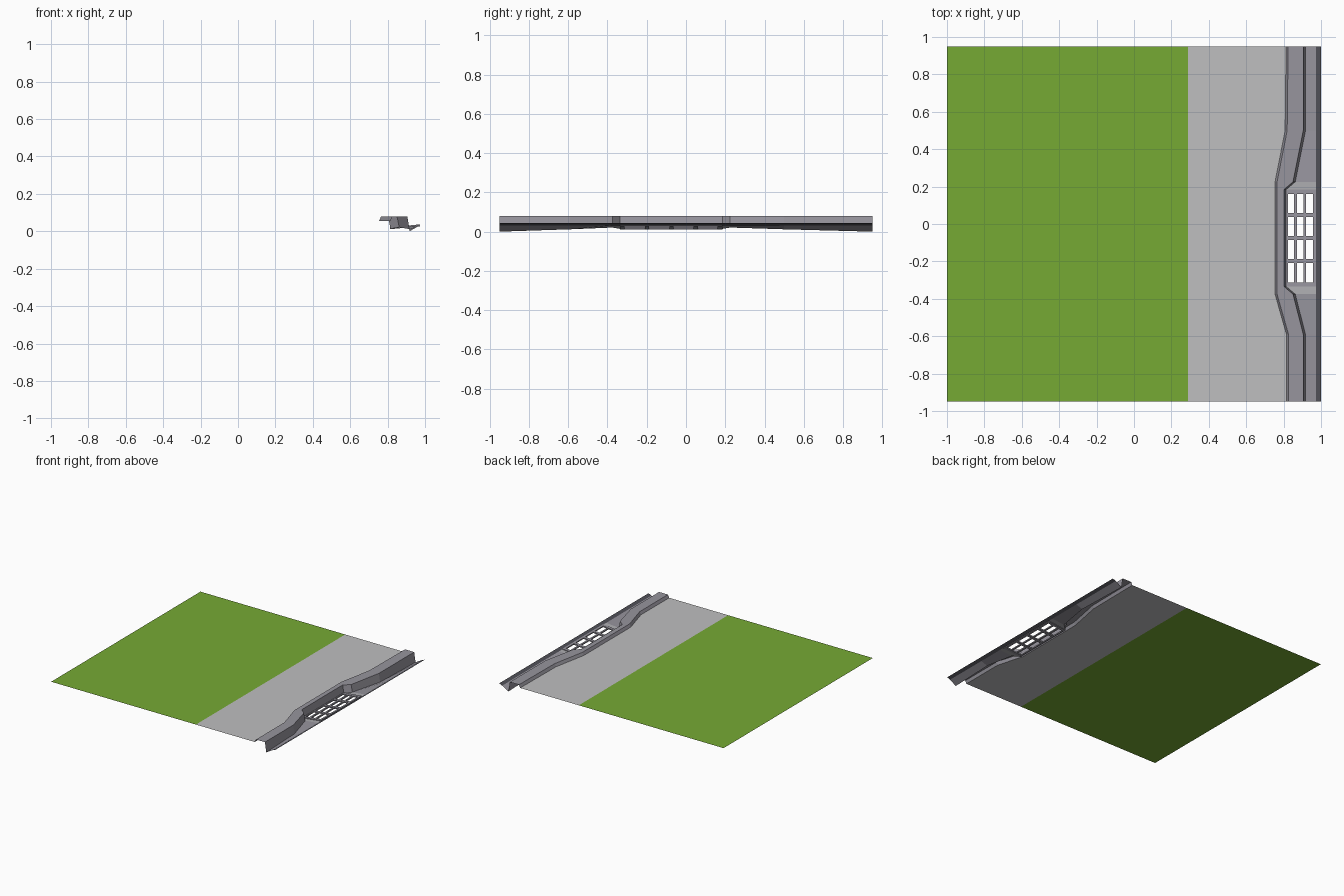
import bpy, bmesh

if "Cube" in bpy.data.objects:
    bpy.data.objects.remove(bpy.data.objects["Cube"])


def material(name, rgb):
    m = bpy.data.materials.new(name)
    m.diffuse_color = (*rgb, 1)
    m.use_nodes = True
    m.node_tree.nodes["Principled BSDF"].inputs["Base Color"].default_value = m.diffuse_color
    return m


GRASS = material("grass green", (0.18, 0.40, 0.034))
WALK = material("pavement light grey", (0.52, 0.52, 0.525))
CURB = material("concrete grey", (0.31, 0.30, 0.34))
FRAME = material("drain pale grey", (0.42, 0.42, 0.44))
ROAD = material("asphalt dark grey", (0.08, 0.08, 0.095))

PLANE_Z, TOP_Z = 0.056, 0.079

# Stations along y: y, curb back x, curb front x, curb foot z
STATIONS = [
    (-0.95, 0.815, 0.905, 0.0),
    (-0.59, 0.815, 0.905, 0.012),
    (-0.375, 0.754, 0.85, 0.021),
    (-0.335, 0.754, 0.803, 0.014),
    (0.185, 0.754, 0.803, 0.014),
    (0.225, 0.754, 0.85, 0.021),
    (0.50, 0.808, 0.905, 0.012),
    (0.95, 0.813, 0.905, 0.0),
]
DRAIN = 3          # the segment after this station holds the grate


def loft(name, rows, mat, skip=()):
    """Skin between rows of points; skip leaves out whole segments."""
    bm = bmesh.new()
    grid = [[bm.verts.new(p) for p in row] for row in rows]
    for i in range(len(grid) - 1):
        if i in skip:
            continue
        for j in range(len(grid[i]) - 1):
            bm.faces.new((grid[i][j], grid[i][j + 1],
                          grid[i + 1][j + 1], grid[i + 1][j]))
    bmesh.ops.delete(bm, geom=[v for v in bm.verts if not v.link_faces],
                     context='VERTS')
    me = bpy.data.meshes.new(name)
    bm.to_mesh(me)
    bm.free()
    ob = bpy.data.objects.new(name, me)
    bpy.context.collection.objects.link(ob)
    me.materials.append(mat)
    return ob


# Flat lawn and pavement
loft("lawn", [[(-1, y, PLANE_Z), (0.29, y, PLANE_Z)] for y in (-0.95, 0.95)], GRASS)
loft("pavement", [[(0.29, y, PLANE_Z), (b, y, PLANE_Z)]
                  for y, b, f, z in STATIONS], WALK)

# Curb: back face, top and street-side face
loft("curb", [[(b, y, PLANE_Z), (b + 0.011, y, TOP_Z), (f, y, TOP_Z),
               (f + 0.012, y, z)] for y, b, f, z in STATIONS], CURB)

# Gutter either side of the drain, with paler aprons sloping into the grate
gutter = loft("gutter", [[(f + 0.012, y, z), (0.973, y, 0.032)]
                         for y, b, f, z in STATIONS], CURB, skip=(DRAIN,))
gutter.data.materials.append(FRAME)
for p in gutter.data.polygons:
    if -0.375 < p.center.y < 0.225:
        p.material_index = 1

# Road edge rising away from the gutter
loft("road_edge", [[(0.973, y, 0.032), (1.0, y, 0.043)]
                   for y, *_ in STATIONS], ROAD)

# Grate: sloping sheet with a 3 by 4 set of openings, then thickened
xs = [0.813, 0.823, 0.857, 0.871, 0.907, 0.919, 0.957, 0.973]
ys = [-0.335, -0.312, -0.208, -0.188, -0.085, -0.063, 0.038, 0.060, 0.160, 0.185]
bm = bmesh.new()
v = [[bm.verts.new((x, y, 0.016 + (x - 0.813) * 0.1)) for x in xs] for y in ys]
for i in range(len(ys) - 1):
    for j in range(len(xs) - 1):
        if not (i % 2 and j % 2):
            bm.faces.new((v[i][j], v[i][j + 1], v[i + 1][j + 1], v[i + 1][j]))
me = bpy.data.meshes.new("drain_grate")
bm.to_mesh(me)
bm.free()
me.materials.append(CURB)
grate = bpy.data.objects.new("drain_grate", me)
bpy.context.collection.objects.link(grate)
thick = grate.modifiers.new("thickness", 'SOLIDIFY')
thick.thickness = 0.010
thick.offset = 0
